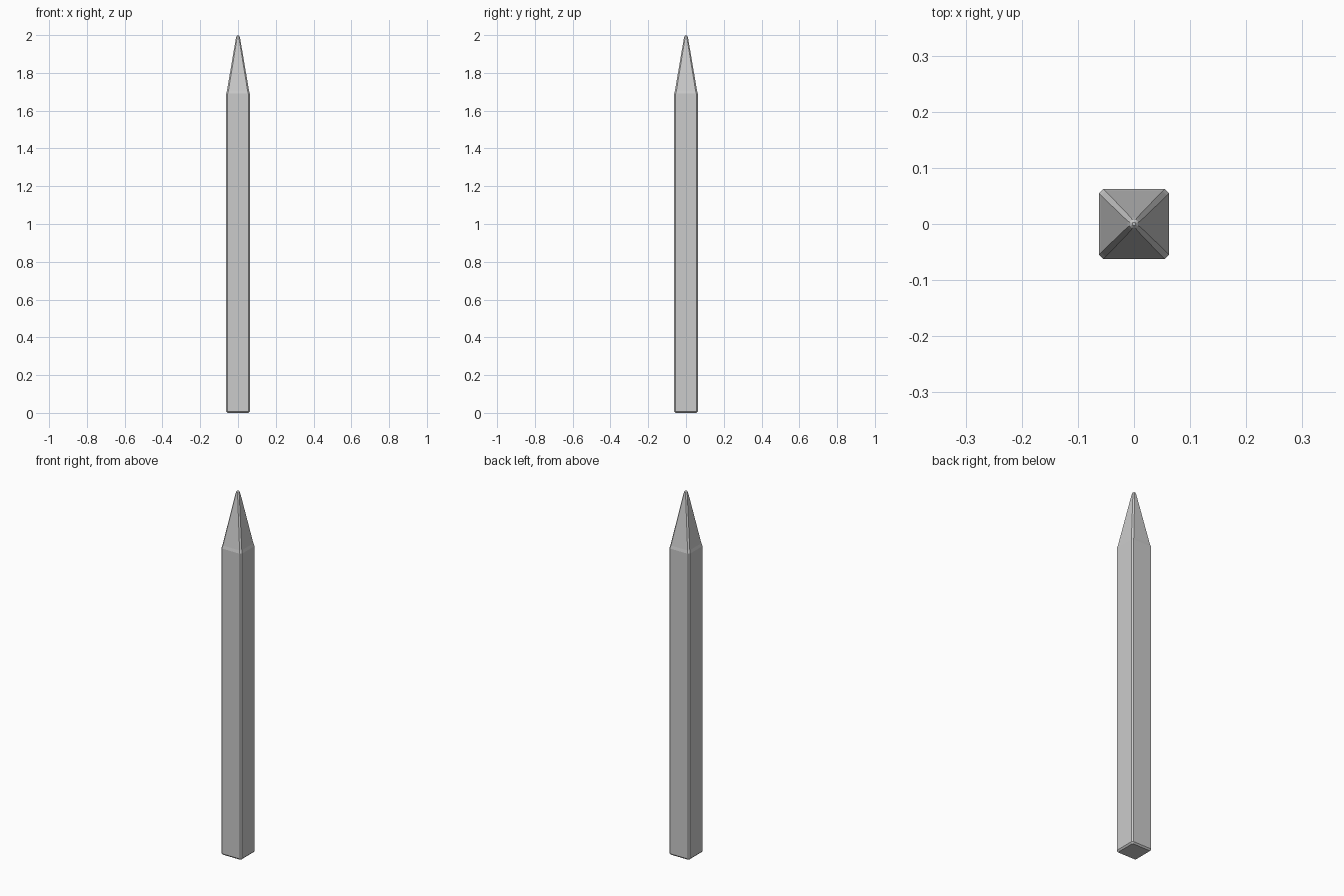
import bpy, bmesh

if "Cube" in bpy.data.objects:
    bpy.data.objects.remove(bpy.data.objects["Cube"])

# Cross-section rings: height, half width, corner chamfer
RINGS = [
    (0.0, 0.055, 0.003),
    (0.008, 0.0625, 0.008),
    (1.69, 0.0625, 0.008),
    (1.706, 0.0585, 0.008),
    (1.982, 0.0115, 0.006),
    (1.995, 0.0075, 0.004),
    (2.0, 0.003, 0.0015),
]


def ring(bm, z, h, c):
    """Square ring with chamfered corners."""
    k = h - c
    pts = [(h, -k), (h, k), (k, h), (-k, h), (-h, k), (-h, -k), (-k, -h), (k, -h)]
    return [bm.verts.new((x, y, z)) for x, y in pts]


# Square post with a bevelled pyramid point
bm = bmesh.new()
loops = [ring(bm, *r) for r in RINGS]
for lo, hi in zip(loops, loops[1:]):
    for i in range(8):
        j = (i + 1) % 8
        bm.faces.new((lo[i], lo[j], hi[j], hi[i]))
bm.faces.new(loops[0][::-1])
bm.faces.new(loops[-1])
bmesh.ops.recalc_face_normals(bm, faces=bm.faces)

mesh = bpy.data.meshes.new("pointed_post")
bm.to_mesh(mesh)
bm.free()
post = bpy.data.objects.new("pointed_post", mesh)
bpy.context.collection.objects.link(post)
